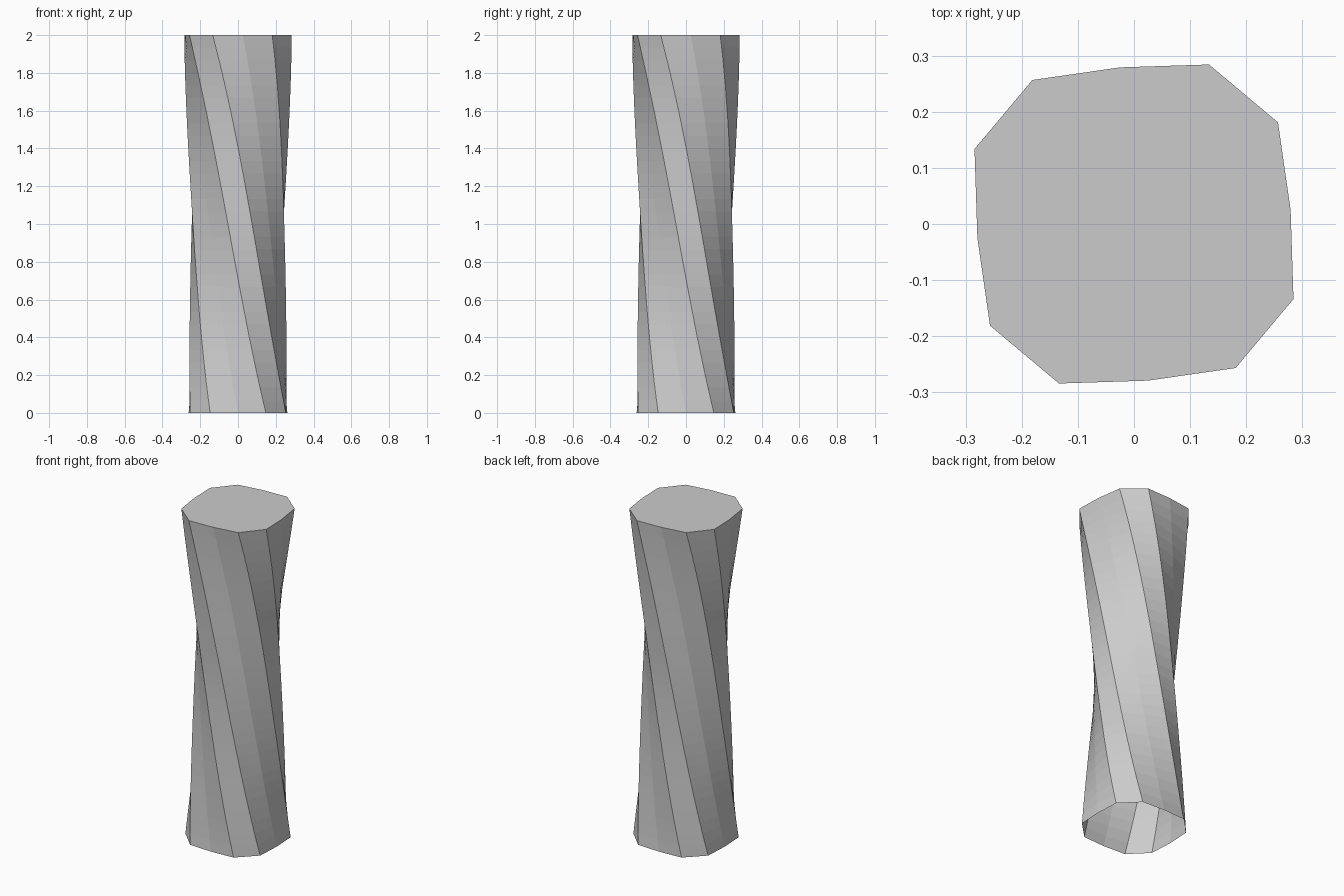
import bpy, bmesh
from math import cos, sin, radians

if "Cube" in bpy.data.objects:
    bpy.data.objects.remove(bpy.data.objects["Cube"])

HEIGHT, RINGS = 2.0, 30
TWIST = radians(-85)

# One quarter of the chamfered square: (angle, radius factor), side middle bulges slightly
QUARTER = [(0, 0.892), (30.2, 1.0), (59.8, 1.0)]
SECTION = [(radians(a + 90 * k), f) for k in range(4) for a, f in QUARTER]


def waist(z):
    # Radius narrows a little below mid-height
    return 0.25 + 0.053 * (z - 0.9) ** 2


bm = bmesh.new()

# Twisted stack of rings
rings = []
for i in range(RINGS + 1):
    z = HEIGHT * i / RINGS
    turn, r = TWIST * i / RINGS, waist(z)
    rings.append([bm.verts.new((r * f * cos(a + turn), r * f * sin(a + turn), z))
                  for a, f in SECTION])

# Side walls
n = len(SECTION)
for low, high in zip(rings, rings[1:]):
    for j in range(n):
        k = (j + 1) % n
        bm.faces.new((low[j], low[k], high[k], high[j]))

# Closed top, open underside
bm.faces.new(rings[-1])

mesh = bpy.data.meshes.new("twisted_column")
bm.to_mesh(mesh)
bm.free()
column = bpy.data.objects.new("twisted_column", mesh)
bpy.context.collection.objects.link(column)
